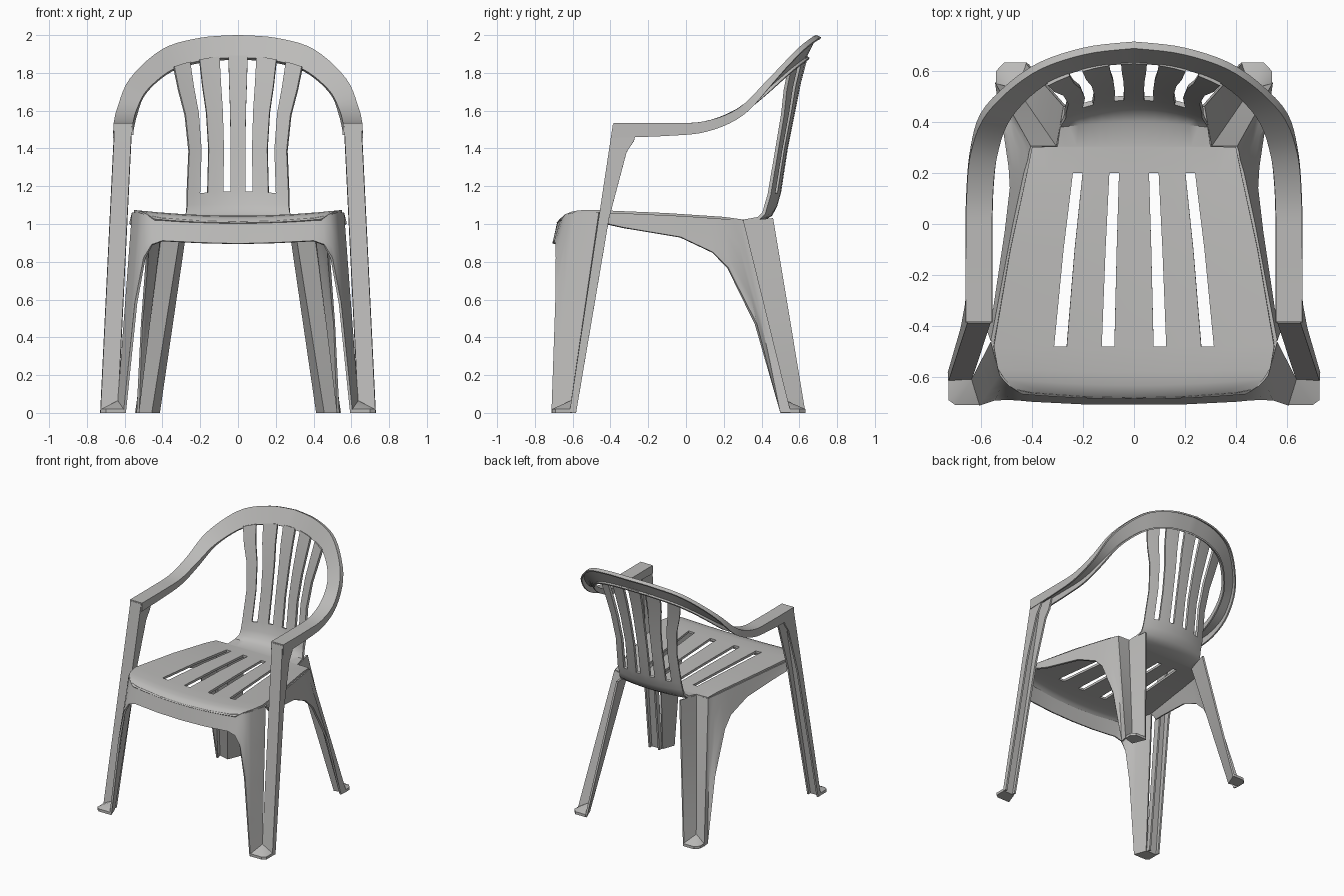
import bpy, bmesh
from mathutils import Vector

if "Cube" in bpy.data.objects:
    bpy.data.objects.remove(bpy.data.objects["Cube"], do_unlink=True)

plastic = bpy.data.materials.new("grey plastic")
plastic.use_nodes = True
GREY = (0.5, 0.495, 0.485, 1)
plastic.diffuse_color = GREY
plastic.node_tree.nodes["Principled BSDF"].inputs["Base Color"].default_value = GREY


def finish(name, bm, thickness=0):
    """Mirror the half mesh, give it a wall thickness and shade it."""
    mesh = bpy.data.meshes.new(name)
    bm.to_mesh(mesh)
    bm.free()
    obj = bpy.data.objects.new(name, mesh)
    bpy.context.collection.objects.link(obj)
    mesh.materials.append(plastic)
    mirror = obj.modifiers.new("mirror", 'MIRROR')
    mirror.merge_threshold = 0.001
    if thickness:
        shell = obj.modifiers.new("shell", 'SOLIDIFY')
        shell.thickness = thickness
        shell.offset = 0
    bpy.ops.object.select_all(action='DESELECT')
    obj.select_set(True)
    bpy.context.view_layer.objects.active = obj
    bpy.ops.object.convert(target='MESH')
    bpy.ops.object.shade_smooth_by_angle(angle=0.6)


def loft(name, rows, thickness, skip=lambda r, c: False):
    """Skin a grid of points, leaving out the cells that skip picks."""
    bm = bmesh.new()
    grid = [[bm.verts.new(p) for p in row] for row in rows]
    for r in range(len(grid) - 1):
        for c in range(len(grid[r]) - 1):
            if not skip(r, c):
                a, b = grid[r], grid[r + 1]
                bm.faces.new((a[c], a[c + 1], b[c + 1], b[c]))
    loose = [v for v in bm.verts if not v.link_faces]
    bmesh.ops.delete(bm, geom=loose, context='VERTS')
    bmesh.ops.recalc_face_normals(bm, faces=bm.faces)
    finish(name, bm, thickness)


def smooth_path(points, steps):
    """Catmull-Rom curve through the points."""
    pts = [Vector(p) for p in points]
    pts = [pts[0]] + pts + [pts[-1]]
    out = []
    for a, b, c, d in zip(pts, pts[1:], pts[2:], pts[3:]):
        for i in range(steps):
            t = i / steps
            out.append(b + (c - a) * t / 2 + (a * 2 - b * 5 + c * 4 - d) * t**2 / 2
                       + (b * 3 - a - c * 3 + d) * t**3 / 2)
    return out + [pts[-1]]


# Seat and slatted back: centre y, centre z, half width, bow in y, lift in z
profile = [
    (-.68, 1.0, .44, .1, .1), (-.66, 1.02, .48, .1, .1), (-.63, 1.03, .51, .1, .1),
    (-.58, 1.035, .535, .05, .1), (-.48, 1.035, .55, 0, .1),
    (-.1, 1.03, .485, 0, .08), (.2, 1.02, .42, 0, .05),
    (.3, 1.015, .4, 0, 0), (.305, 1.015, .3, 0, 0),
    (.4, 1.02, .29, -.2, .1), (.45, 1.05, .275, -.5, .1),
    (.475, 1.1, .27, -.7, 0), (.495, 1.17, .27, -.75, -.2),
    (.53, 1.4, .26, -.75, -.2), (.57, 1.6, .28, -.75, -.3),
    (.6, 1.75, .315, -.75, -.4), (.637, 1.89, .34, -.75, -.5)]
SEAT_COLS = (0, .14, .23, .35, .48, .57, .78, 1)
BACK_COLS = (0, .15, .29, .45, .6, .75, .88, 1)
SLOT_COLS = (1, 4)
SEAT_SLOT_ROWS = (4, 5)
BACK_START = 12
rows = []
for i, (y, z, half, bow, lift) in enumerate(profile):
    cols = SEAT_COLS if i < 8 else BACK_COLS
    rows.append([(f * half, y + bow * (f * half)**2, z + lift * (f * half)**2) for f in cols])
loft("seat_and_back", rows, .018,
     lambda r, c: c in SLOT_COLS and (r in SEAT_SLOT_ROWS or r >= BACK_START))

# Front apron running into the front leg panel: rim point, lower point
apron = [((0, -.675, 1.01), (0, -.7, .895)), ((.2, -.67, 1.015), (.2, -.7, .9)),
         ((.4, -.655, 1.03), (.4, -.69, .91)), ((.45, -.645, 1.04), (.455, -.685, .89)),
         ((.485, -.63, 1.05), (.495, -.685, .82)), ((.505, -.61, 1.055), (.54, -.69, .58)),
         ((.52, -.59, 1.06), (.6, -.71, 0)), ((.555, -.46, 1.06), (.635, -.615, 0))]
# Side skirt running into the folded rear leg
skirt = [((.555, -.46, 1.06), (.57, -.42, 1.0)), ((.53, -.33, 1.055), (.545, -.33, .98)),
         ((.47, -.01, 1.04), (.5, -.03, .93)), ((.44, .13, 1.03), (.48, .14, .85)),
         ((.425, .2, 1.025), (.485, .22, .77)), ((.41, .25, 1.02), (.51, .37, .47)),
         ((.405, .28, 1.02), (.53, .5, 0)), ((.4, .3, 1.015), (.54, .55, 0)),
         ((.3, .3, 1.015), (.46, .53, 0)), ((.27, .46, 1.03), (.42, .63, 0))]
for name, wall in (("apron_and_front_leg_panels", apron), ("skirt_and_rear_legs", skirt)):
    columns = [[Vector(top).lerp(Vector(low), t / 4) for t in range(5)] for top, low in wall]
    loft(name, columns, .014)

# Front leg channels rising to the arms: height and flange depth
rows = []
for z, depth in ((1.525, .13), (1.44, .12), (1.38, .09), (1.03, .05), (0, .03)):
    t = 1 - z / 1.53
    inner, outer, y = .567 + .075 * t, .648 + .075 * t, -.382 - .23 * t
    rows.append([(inner, y + depth, z), (inner, y, z), (outer, y, z), (outer, y + depth, z)])
loft("front_leg_channels", rows, .014)

# Arm and back hoop: outer and inner edges of the band, with turned-down flanges
outer = smooth_path([(.655, -.385, 1.53), (.655, -.1, 1.53), (.652, .1, 1.54),
                     (.635, .28, 1.61), (.57, .44, 1.765), (.4, .59, 1.92),
                     (.2, .665, 1.98), (0, .69, 1.995)], 5)
inner = smooth_path([(.56, -.385, 1.53), (.56, -.1, 1.53), (.558, .1, 1.54),
                     (.54, .27, 1.605), (.485, .42, 1.71), (.35, .55, 1.82),
                     (.18, .615, 1.87), (0, .635, 1.885)], 5)
rows = []
last = len(outer) - 1
for i, (o, n) in enumerate(zip(outer, inner)):
    along = outer[min(i + 1, last)] - outer[max(i - 1, 0)]
    if i == last:
        along = Vector((-1, 0, 0))
    down = along.cross(o - n).normalized()
    if down.z > 0:
        down = -down
    drop = down * (.075 - .05 * min(1, i / last * 1.6))
    rows.append([n + drop * .8, n, o, o + drop])
loft("arm_and_back_hoop", rows, .012)

# Wedge feet filling the fold of each leg
feet = {"front_feet": [(.635, -.61), (.6, -.71), (.7, -.71), (.727, -.69), (.727, -.61)],
        "rear_feet": [(.46, .53), (.54, .55), (.54, .6), (.51, .632), (.42, .632)]}
for name, outline in feet.items():
    bm = bmesh.new()
    for i, (x, y) in enumerate(outline):
        bm.verts.new((x, y, 0))
        bm.verts.new((x, y, .065 if i == 0 else .02))
    bmesh.ops.convex_hull(bm, input=bm.verts)
    bmesh.ops.recalc_face_normals(bm, faces=bm.faces)
    finish(name, bm)
